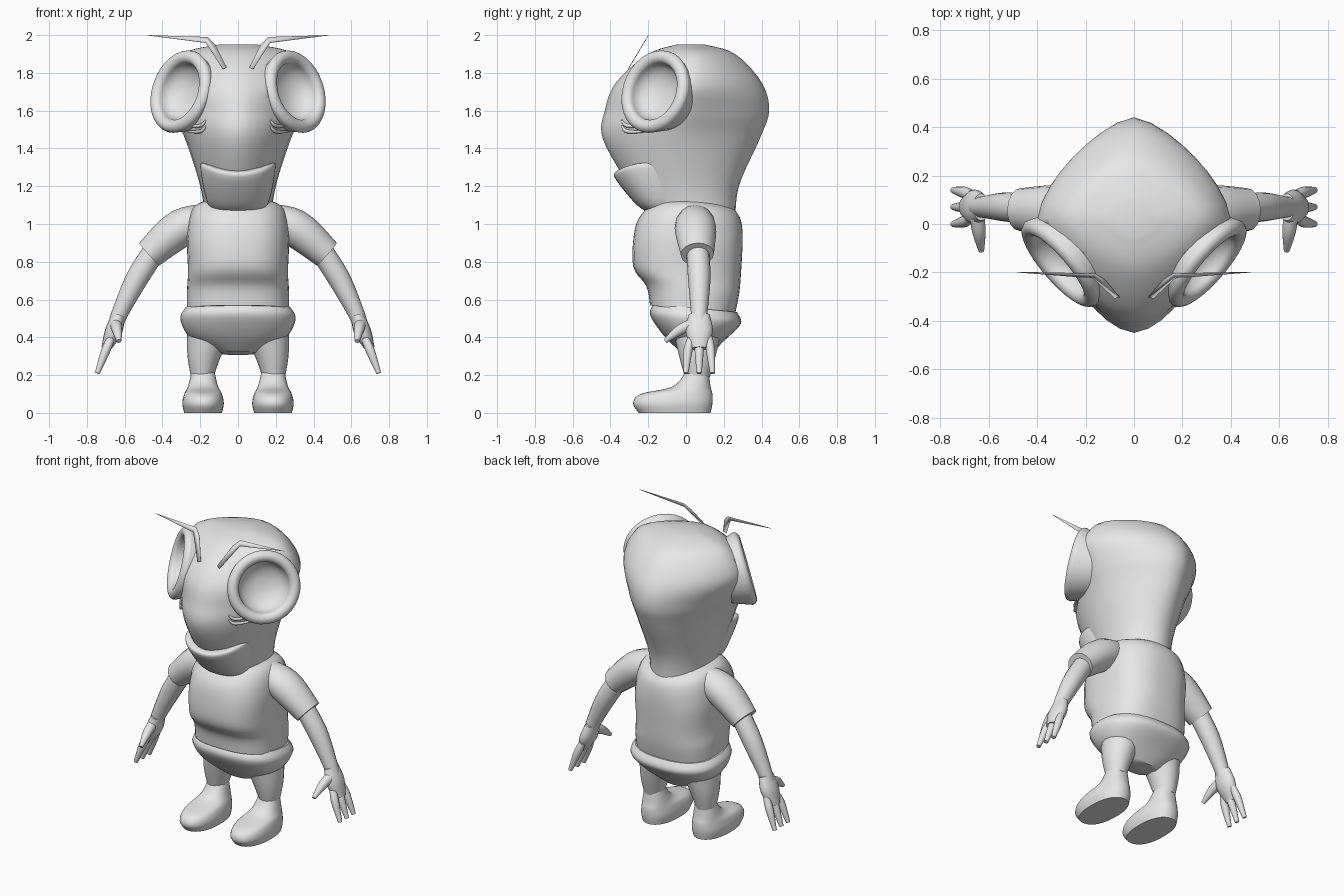
import bpy, bmesh, math
from mathutils import Vector

cube = bpy.data.objects.get("Cube")
if cube:
    bpy.data.objects.remove(cube, do_unlink=True)

grey = bpy.data.materials.new("plain grey")
grey.use_nodes = True
grey.diffuse_color = (0.8, 0.8, 0.8, 1)
grey.node_tree.nodes["Principled BSDF"].inputs["Base Color"].default_value = grey.diffuse_color

SIDEWAYS, BACKWARD, UP = Vector((1, 0, 0)), Vector((0, 1, 0)), Vector((0, 0, 1))


def flow(keys, steps=5):
    """Pass a smooth curve through a few key tuples."""
    keys = [Vector(key) for key in keys]
    result = []
    for i in range(len(keys) - 1):
        start, end = keys[i], keys[i + 1]
        before, after = keys[max(i - 1, 0)], keys[min(i + 2, len(keys) - 1)]
        leave, arrive = (end - before) / 2, (after - start) / 2
        for step in range(steps):
            t = step / steps
            ease = t * t * (3 - 2 * t)
            result.append(start.lerp(end, ease) + leave * (t * (1 - t) ** 2)
                          - arrive * (t * t * (1 - t)))
    return result + [keys[-1]]


def ring(centre, u, v, power=2.0, count=32):
    """Superellipse around a centre with half axes u and v."""
    points = []
    for i in range(count):
        angle = math.tau * i / count
        s, c = math.sin(angle), math.cos(angle)
        reach = (abs(s) ** power + abs(c) ** power) ** (-1 / power)
        points.append(centre + (u * c + v * s) * reach)
    return points


def finish(name, bm, mirror):
    bmesh.ops.recalc_face_normals(bm, faces=bm.faces)
    mesh = bpy.data.meshes.new(name)
    bm.to_mesh(mesh)
    bm.free()
    mesh.materials.append(grey)
    mesh.shade_smooth()
    mesh.set_sharp_from_angle(angle=math.radians(50))
    part = bpy.data.objects.new(name, mesh)
    bpy.context.collection.objects.link(part)
    if mirror:
        part.modifiers.new("mirror", 'MIRROR').use_mirror_merge = False
    return part


def skin(name, rings, mirror=False):
    """Join rings of points into one closed surface."""
    bm = bmesh.new()
    loops = [[bm.verts.new(point) for point in points] for points in rings]
    for low, high in zip(loops, loops[1:]):
        for i in range(len(low)):
            bm.faces.new((low[i - 1], low[i], high[i], high[i - 1]))
    bm.faces.new(loops[0])
    bm.faces.new(loops[-1])
    return finish(name, bm, mirror)


def body(name, keys, power, x=0, mirror=False, tilt=0, lift_from=math.inf):
    """Stack sections of height, half width, front and back."""
    rings = []
    for z, width, front, back in flow(keys):
        centre = Vector((x, (front + back) / 2, z))
        section = ring(centre, SIDEWAYS * width, BACKWARD * (back - front) / 2, power(z))
        for point in section:
            if z > lift_from:
                point.z += (z - lift_from) * 6 * point.x ** 2
            point.z -= tilt * point.y
        rings.append(section)
    return skin(name, rings, mirror)


def tube(name, path, radii, side=BACKWARD, wide=1.0):
    """Sweep a varying radius along a path, on both sides of the model."""
    points, sizes = flow(path), flow([(radius, 0) for radius in radii])
    rings = []
    for i, (point, size) in enumerate(zip(points, sizes)):
        along = points[min(i + 1, len(points) - 1)] - points[max(i - 1, 0)]
        u = along.cross(side).normalized()
        v = along.cross(u).normalized()
        rings.append(ring(point, u * size.x, v * size.x * wide, count=16))
    skin(name, rings, mirror=True)


# Head: narrow neck swelling to a pointed egg
head = body("head", [
    (1, .17, -.17, .26), (1.2, .2, -.3, .28), (1.45, .28, -.44, .39), (1.6, .35, -.43, .44),
    (1.75, .4, -.37, .4), (1.9, .3, -.2, .26), (1.95, .1, -.05, .1)],
    power=lambda z: 2 - .45 * min(1, max(0, z - 1.2) / .4))

# Lower jaw with a smiling upper edge
body("lower_jaw", [
    (1.05, .1, -.17, 0), (1.1, .16, -.26, 0), (1.25, .2, -.38, 0), (1.28, .18, -.35, 0)],
    power=lambda z: 2.3, lift_from=1.05)

# Eyes: thick round rims around hollow dishes
axis = Vector((.72, -.62, .25)).normalized()
across = axis.cross(UP).normalized()
upward = across.cross(axis)
eye_centre = Vector((.3, -.16, 1.7))
rim, lip = .19, .035


def lathe(name, profile):
    return skin(name, [ring(eye_centre + axis * height, across * radius, upward * radius)
                       for radius, height in profile], mirror=True)


quarter = [math.pi / 2 * i / 6 for i in range(6)]
shell = [(rim - lip, -rim)]
shell += [(rim + lip * math.cos(a), lip * math.sin(a)) for a in quarter]
shell += [(rim - lip * math.sin(a), lip * math.cos(a)) for a in quarter]
shell += [((rim - lip) * math.cos(a), -rim / 2 * math.sin(a)) for a in quarter]
lathe("eye", shell)

# Hidden cutter opening the head for the dishes
cutter = lathe("eye_socket_cutter", [(rim / 2, -rim / 1.5), (rim, -lip), (rim, rim)])
cutter.hide_render = True
cutter.hide_viewport = True
sockets = head.modifiers.new("sockets", 'BOOLEAN')
sockets.operation = 'DIFFERENCE'
sockets.object = cutter
sockets.solver = 'EXACT'

# Creases beneath the eyes
for name, z in (("upper", 1.52), ("lower", 1.49)):
    tube(name + "_eye_crease", [(.17, -.34, z + .03), (.2, -.31, z), (.27, -.2, z)],
         radii=(.004, .01, .004), side=UP)

# Antennae: thin bent blades leaning back
bm = bmesh.new()
outline = [(.48, 2), (.16, 1.99), (.12, 1.95), (.06, 1.83), (.08, 1.82), (.17, 1.96)]
bm.faces.new([bm.verts.new((x, -.2 - (2 - z) * .6, z)) for x, z in outline])
blade = finish("antenna", bm, mirror=True)
blade.modifiers.new("thickness", 'SOLIDIFY').thickness = .003

# Shirt with a rounded, boxy belly
body("shirt", [
    (.55, .27, -.19, .26), (.65, .27, -.21, .28), (.75, .265, -.28, .29), (.95, .27, -.27, .3),
    (1.05, .24, -.22, .29), (1.1, .17, -.17, .26)],
    power=lambda z: 2.7 - max(0, z - .9) * 3, tilt=.1, lift_from=.95)

# Sleeves, arms and palms
tube("sleeve", [(.12, .05, 1.04), (.3, .05, .98), (.47, .06, .84)],
     radii=(.07, .1, .08), wide=1.1)
tube("arm", [(.42, .06, .89), (.53, .07, .72), (.62, .07, .54), (.65, .07, .46)],
     radii=(.06, .06, .045, .04))
tube("palm", [(.63, .07, .52), (.66, .07, .43), (.7, .07, .34)],
     radii=(.035, .045, .025), wide=1.6)

# Fingers spread from the palm, with the thumb in front
for i, name in enumerate(("front", "middle", "back")):
    tube(name + "_finger", [(.67, .03 + .045 * i, .4), (.7, .01 + .06 * i, .33), (.745, .07 * i, .21)],
         radii=(.02, .024, .013))
tube("thumb", [(.65, .06, .48), (.64, -.03, .44), (.63, -.11, .38)],
     radii=(.03, .028, .012), side=SIDEWAYS)

# Trousers: hips and two short tapering legs
body("hips", [
    (.32, .1, -.03, .13), (.4, .25, -.12, .2), (.5, .305, -.19, .29), (.56, .28, -.17, .27)],
    power=lambda z: 2.5, tilt=.1)
tube("trouser_leg", [(.15, .06, .46), (.18, .06, .31), (.19, .06, .19)],
     radii=(.12, .09, .06), wide=1.1)

# Feet: ankles flowing into long rounded shoes
body("foot", [
    (0, .1, -.25, .13), (.05, .11, -.28, .14), (.1, .1, -.24, .14), (.14, .08, -.07, .13),
    (.22, .06, 0, .12)], power=lambda z: 2.3, x=.185, mirror=True)
